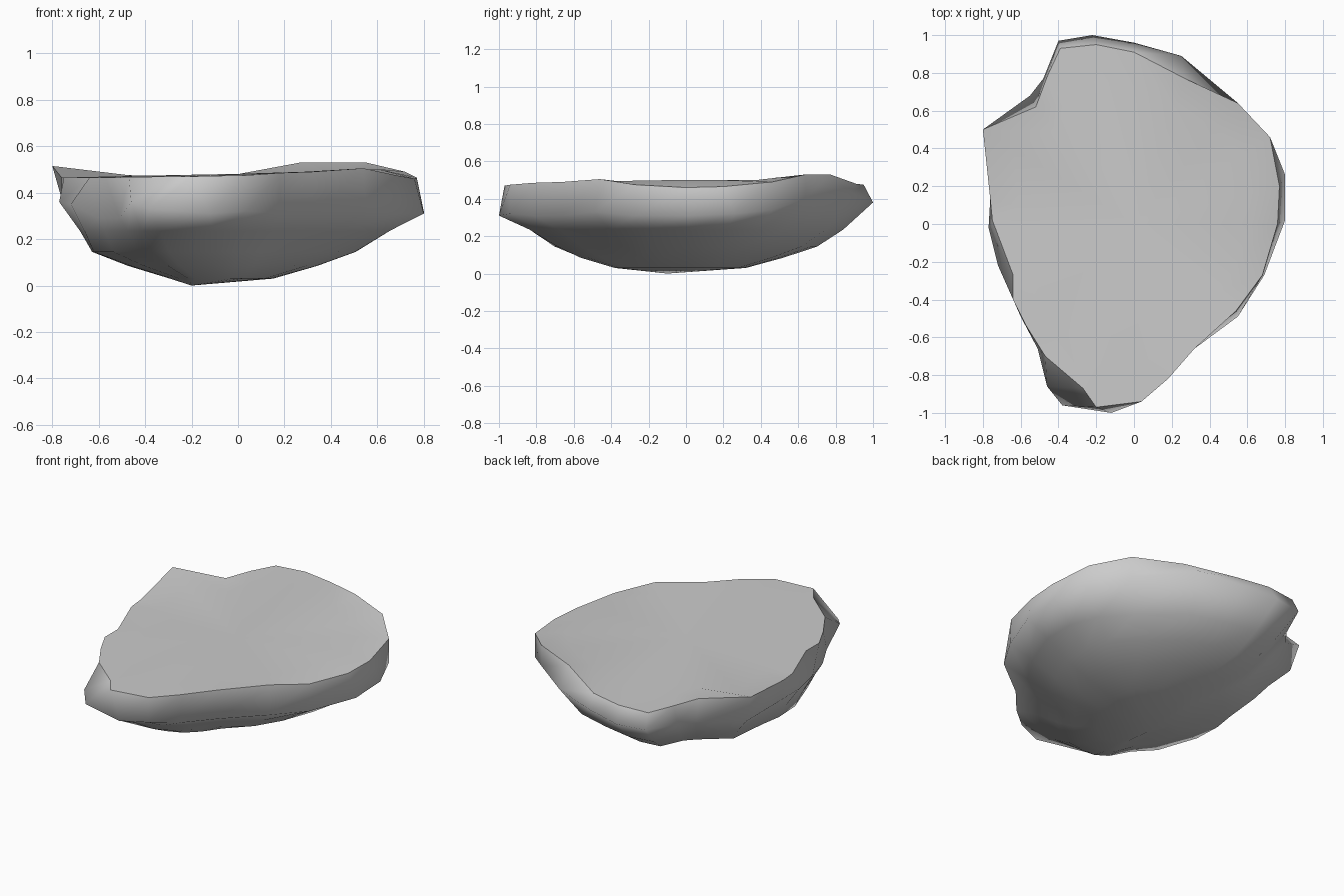
import bpy, bmesh, math

if "Cube" in bpy.data.objects:
    bpy.data.objects.remove(bpy.data.objects["Cube"])

# Top edge of the slab, clockwise from the back: x, y, z
top = [(-.39, .93, .47), (-.2, .95, .475), (0, .91, .48), (.27, .77, .53), (.55, .64, .53),
       (.72, .46, .49), (.77, .2, .465), (.76, 0, .46), (.68, -.27, .475), (.54, -.46, .505),
       (.32, -.66, .49), (.18, -.82, .485), (.04, -.94, .475), (-.2, -.97, .47),
       (-.27, -.87, .47), (-.47, -.70, .467), (-.57, -.54, .465), (-.64, -.4, .465),
       (-.64, -.27, .465), (-.75, .02, .465), (-.76, .12, .465), (-.8, .5, .515),
       (-.52, .62, .475), (-.46, .78, .475)]

# Widest edge, one point for each top point
rim = [(-.40, .97, .38), (-.22, 1, .38), (0, .96, .40), (.25, .89, .43), (.55, .64, .40),
       (.72, .46, .34), (.8, .26, .32), (.8, .02, .31), (.69, -.27, .31), (.55, -.49, .33),
       (.32, -.66, .31), (.18, -.82, .31), (.04, -.94, .32), (-.12, -1, .31),
       (-.38, -.96, .33), (-.46, -.86, .36), (-.51, -.66, .29), (-.60, -.49, .29),
       (-.72, -.22, .35), (-.77, -.02, .36), (-.76, .15, .35), (-.75, .48, .34),
       (-.55, .68, .36), (-.48, .77, .36)]

CX, CY = -.07, 0


def lower_ring(left, right, front, back, z, bulge=0):
    """Shrink the rim towards the middle, with a bulge at the front left."""
    ring = []
    for x, y, _ in rim:
        dx, dy = x - CX, y - CY
        a = math.atan2(dy, dx)
        wx, wy = math.cos(a) ** 2, math.sin(a) ** 2
        s = wx * (right if dx > 0 else left) + wy * (back if dy > 0 else front)
        s *= 1 + bulge * max(0, math.cos(a - math.radians(222))) ** 8
        ring.append((CX + dx * s, CY + dy * s, z))
    return ring


rings = [top, rim,
         lower_ring(.86, .83, .83, .84, .235, .12),
         lower_ring(.78, .66, .68, .70, .145, .2),
         lower_ring(.57, .47, .56, .52, .085, .12),
         lower_ring(.32, .25, .38, .32, .03)]

# Rock body: rings joined by side walls, fanned bottom and gently tilted top
bm = bmesh.new()
loops = [[bm.verts.new(p) for p in r] for r in rings]
n = len(top)
for a, b in zip(loops, loops[1:]):
    for i in range(n):
        j = (i + 1) % n
        bm.faces.new((a[i], a[j], b[j], b[i]))
inner = [bm.verts.new((x * .8, y * .8, .479 + .035 * max(x * .8, -.3))) for x, y, z in top]
middle = bm.verts.new((0, 0, .481))
foot = bm.verts.new((-.2, -.1, 0))
for i in range(n):
    j = (i + 1) % n
    bm.faces.new((loops[0][i], inner[i], inner[j], loops[0][j]))
    bm.faces.new((inner[i], middle, inner[j]))
    bm.faces.new((loops[-1][i], loops[-1][j], foot))
bmesh.ops.recalc_face_normals(bm, faces=bm.faces)

# Smooth shading everywhere, with a crisp line only around the top edge
for f in bm.faces:
    f.smooth = True
for i in range(n):
    bm.edges.get((loops[0][i], loops[0][(i + 1) % n])).smooth = False

mesh = bpy.data.meshes.new("flat_top_rock")
bm.to_mesh(mesh)
bm.free()
rock = bpy.data.objects.new("flat_top_rock", mesh)
bpy.context.collection.objects.link(rock)
